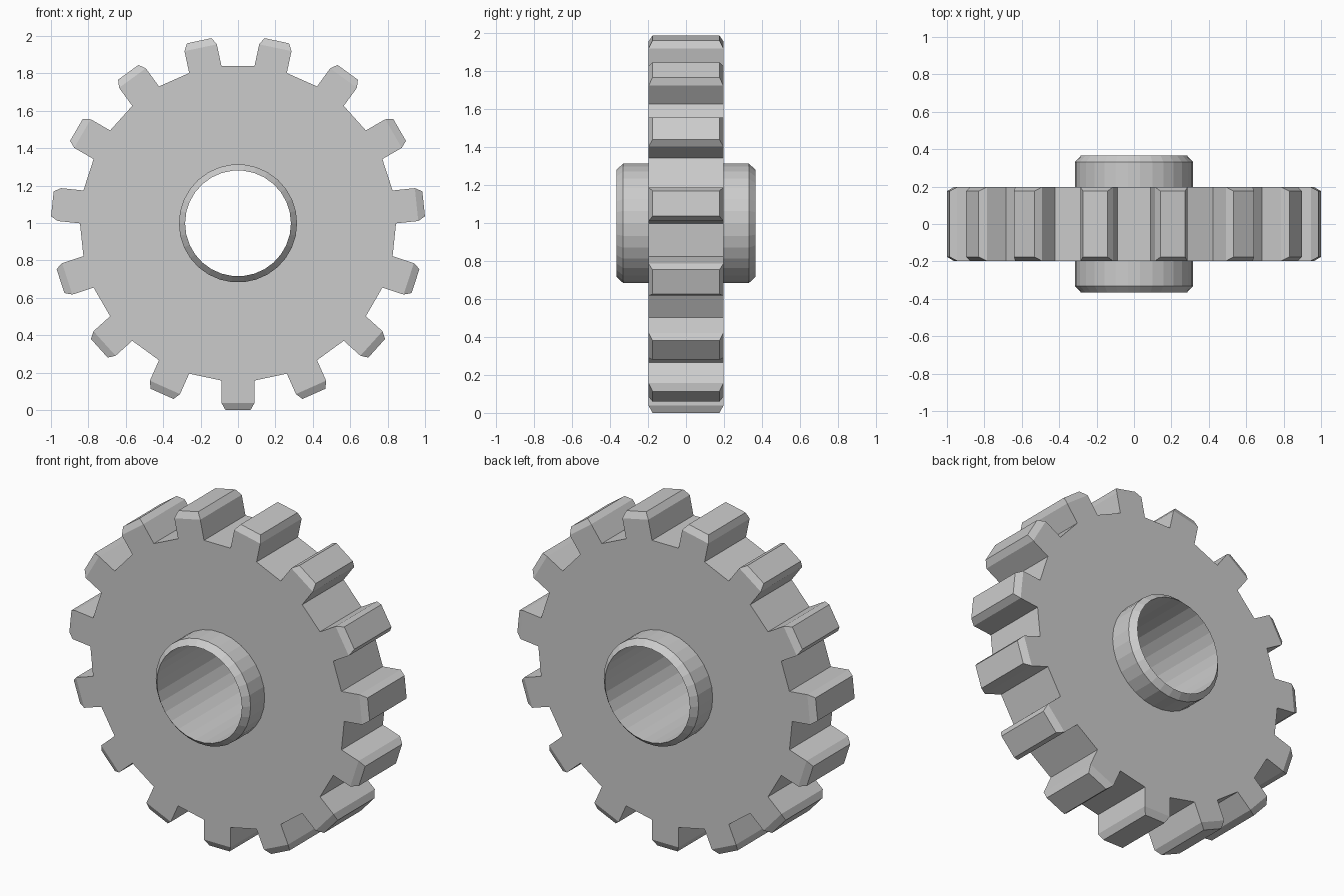
import bpy, bmesh
from math import sin, cos, pi
from mathutils import Vector

if "Cube" in bpy.data.objects:
    bpy.data.objects.remove(bpy.data.objects["Cube"])

TEETH = 15
N = TEETH * 2            # sides: tooth, gap, tooth, gap ...
ROOT_R, SHOULDER_R, TIP_R = 0.845, 0.96, 0.998
HALF_W, HUB_W = 0.197, 0.367
HUB_R, BORE_R, CHAMFER = 0.316, 0.283, 0.036
CENTRE_Z = TIP_R

bm = bmesh.new()


def ring(radius, y):
    """Ring of N vertices; side 0 faces straight down."""
    verts = []
    for i in range(N):
        a = -pi / 2 + (i - 0.5) * 2 * pi / N
        verts.append(bm.verts.new((radius * cos(a), y, radius * sin(a) + CENTRE_Z)))
    return verts


def bridge(a, b):
    return [bm.faces.new((a[i], a[(i + 1) % N], b[(i + 1) % N], b[i])) for i in range(N)]


# Closed loop of rings: bore, front hub, disc face, rim, back face, back hub
half = [(BORE_R, HUB_W), (HUB_R, HUB_W - CHAMFER), (HUB_R, HALF_W), (ROOT_R, HALF_W)]
profile = [(r, -y) for r, y in half] + half[::-1]
rings = [ring(r, y) for r, y in profile]
rim = []
for k in range(len(rings)):
    faces = bridge(rings[k], rings[(k + 1) % len(rings)])
    if k == len(half) - 1:
        rim = faces

# Teeth: extrude every second rim face, then taper the tip
for i in range(0, N, 2):
    a = -pi / 2 + i * 2 * pi / N
    out = Vector((cos(a), 0, sin(a)))
    side = Vector((-sin(a), 0, cos(a)))
    face = rim[i]
    for radius, inset in ((SHOULDER_R, 0), (TIP_R, 0.021)):
        face = bmesh.ops.extrude_discrete_faces(bm, faces=[face])["faces"][0]
        for v in face.verts:
            p = v.co - Vector((0, 0, CENTRE_Z))
            s = p.dot(side)
            s -= inset if s > 0 else -inset
            y = p.y - (inset if p.y > 0 else -inset)
            v.co = out * radius + side * s + Vector((0, y, CENTRE_Z))

bmesh.ops.recalc_face_normals(bm, faces=bm.faces)
mesh = bpy.data.meshes.new("gear_wheel")
bm.to_mesh(mesh)
bm.free()
bpy.context.collection.objects.link(bpy.data.objects.new("gear_wheel", mesh))
